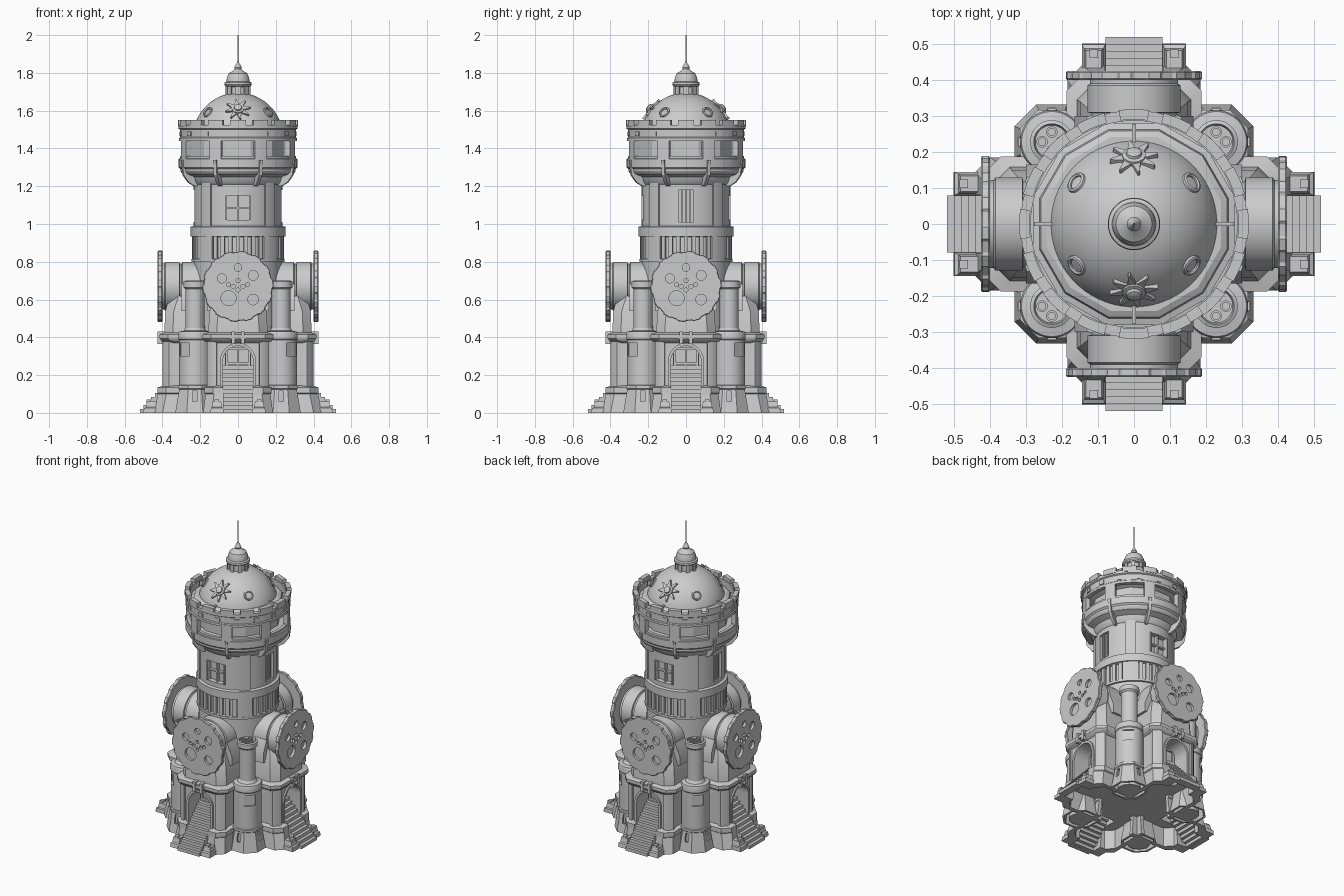
import bpy, bmesh
from math import sin, cos, pi, radians, sqrt
from mathutils import Matrix, Vector

if "Cube" in bpy.data.objects:
    bpy.data.objects.remove(bpy.data.objects["Cube"])

I = Matrix.Identity(4)
OUT = Matrix.Translation((0, 0, 0.67)) @ Matrix.Rotation(pi / 2, 4, 'X')  # local z -> front


def loft(name, rings, mat=I, loop=False):
    """Skin a list of point rings; cap the ends unless the rings loop."""
    bm = bmesh.new()
    vs = [[bm.verts.new(p) for p in r] for r in rings]
    n = len(rings[0])
    for a, b in zip(vs, vs[1:] + ([vs[0]] if loop else [])):
        for i in range(n):
            j = (i + 1) % n
            bm.faces.new((a[i], a[j], b[j], b[i]))
    if not loop:
        bm.faces.new(vs[0][::-1])
        bm.faces.new(vs[-1])
    bmesh.ops.recalc_face_normals(bm, faces=bm.faces)
    me = bpy.data.meshes.new(name)
    bm.to_mesh(me)
    bm.free()
    ob = bpy.data.objects.new(name, me)
    bpy.context.collection.objects.link(ob)
    ob.matrix_world = mat
    return ob


def lathe(name, prof, segs=48, mat=I, loop=False):
    step = 2 * pi / segs
    return loft(name, [[(r * cos((i + .5) * step), r * sin((i + .5) * step), z) for i in range(segs)]
                       for r, z in prof], mat, loop)


def box(name, x0, x1, y0, y1, z0, z1, mat=I):
    return loft(name, [[(x0, y0, z), (x1, y0, z), (x1, y1, z), (x0, y1, z)] for z in (z0, z1)], mat)


def sector(name, r0, r1, z0, z1, mid, half, n=6):
    """Curved block; angles in degrees measured from the front (-y)."""
    rings = []
    for i in range(n + 1):
        a = radians(mid - half + 2 * half * i / n)
        rings.append([(r * sin(a), -r * cos(a), z) for r, z in ((r0, z0), (r1, z0), (r1, z1), (r0, z1))])
    return loft(name, rings)


def spin(obs, n=4):
    for ob in obs:
        for k in range(1, n):
            c = ob.copy()
            bpy.context.collection.objects.link(c)
            c.matrix_world = Matrix.Rotation(2 * pi * k / n, 4, 'Z') @ ob.matrix_basis


def cut(ob, cutters):
    for c in cutters:
        m = ob.modifiers.new('cut', 'BOOLEAN')
        m.operation, m.solver, m.object = 'DIFFERENCE', 'EXACT', c
    bpy.context.view_layer.update()
    me = bpy.data.meshes.new_from_object(ob.evaluated_get(bpy.context.evaluated_depsgraph_get()))
    ob.modifiers.clear()
    ob.data = me
    for c in cutters:
        bpy.data.objects.remove(c)


def arch(hw, spring, y, z0):
    pts = [(hw * cos(pi * i / 12), y, spring + hw * sin(pi * i / 12)) for i in range(13)]
    return [(hw, y, z0)] + pts + [(-hw, y, z0)]


# Central round tower with window recesses
core = lathe('main_tower', [(.235, .12), (.235, .8), (.247, .8), (.247, .815), (.23, .82), (.23, .93),
                            (.252, .935), (.252, .985), (.235, .99), (.235, 1.21), (.245, 1.22), (.255, 1.25),
                            (.295, 1.265), (.305, 1.28), (.305, 1.29), (.315, 1.3), (.315, 1.345), (.29, 1.35)], 64)
cut(core, [box('c', -.065, .065, -.3, -.2, 1.02, 1.15), box('c', -.065, .065, .2, .3, 1.02, 1.15),
           box('c', -.3, -.2, -.04, .04, 1.01, 1.18), box('c', .2, .3, -.04, .04, 1.01, 1.18)])
win = [box('window_mullion', -.006, .006, -.222, -.19, 1.02, 1.15),
       box('window_crossbar', -.065, .065, -.218, -.19, 1.08, 1.09)]
for s in (-1, 1):
    win.append(box('window_jamb', s * .062 - .004, s * .062 + .004, -.236, -.19, 1.02, 1.15))
spin(win, 2)
grille = [box('grille_bar', .19, .225, y - .005, y + .005, 1.01, 1.18) for y in (-.02, 0, .02)]
spin(grille, 2)

# Tower piers, slatted arcade and gallery brackets
arcade = [sector('tower_pier', .22, .243, .985, 1.23, 45, 8), sector('arcade_pier', .22, .246, .81, .935, 45, 11)]
arcade += [sector('arcade_slat', .22, .243, .815, .935, a, 2.6, 1) for a in range(-30, 31, 10)]
spin(arcade)
fin = loft('gallery_bracket', [[(x, -.22, 1.2), (x, -.25, 1.2), (x, -.285, 1.22), (x, -.315, 1.26), (x, -.325, 1.34),
                                (x, -.22, 1.34)] for x in (-.009, .009)], Matrix.Rotation(pi / 8, 4, 'Z'))
spin([fin], 8)

# Gallery: inner wall, posts, parapet and merlons
lathe('gallery_inner_wall', [(.255, 1.34), (.255, 1.44), (.29, 1.455), (.29, 1.485), (.272, 1.49), (.268, 1.51),
                             (.25, 1.52)], 12)
lathe('parapet', [(.287, 1.44), (.313, 1.44), (.313, 1.455), (.308, 1.46), (.308, 1.5), (.316, 1.505),
                  (.316, 1.525), (.287, 1.525)], 48, loop=True)
lathe('gallery_sill', [(.287, 1.34), (.307, 1.34), (.307, 1.36), (.287, 1.36)], 48, loop=True)
spin([sector('gallery_post', .287, .314, 1.34, 1.45, 22.5, 6, 3)], 8)
spin([sector('merlon', .29, .319, 1.515, 1.55, 0, 7.5, 3),
      sector('parapet_plate', .3, .313, 1.465, 1.49, 11.25, 3, 2)], 16)
spin([box('ledge_rib', -.006, .006, -.278, -.225, 1.49, 1.53)])

# Dome, lantern and spire
R, C = .24, 1.455
lathe('dome', [(R * cos(a), C + R * sin(a)) for a in [radians(t) for t in range(5, 86, 8)]], 64)
lathe('lantern_spire', [(.072, 1.65), (.072, 1.672), (.064, 1.68), (.056, 1.685), (.056, 1.725), (.068, 1.73),
                        (.073, 1.738), (.071, 1.75), (.061, 1.755), (.059, 1.775), (.05, 1.797), (.026, 1.812),
                        (.018, 1.82), (.02, 1.828), (.014, 1.84), (.005, 1.855), (.003, 1.865), (.0015, 2.0)], 32)
spin([sector('lantern_post', .05, .066, 1.68, 1.73, 0, 11, 2)], 8)


def on_dome(x, y):
    n = Vector((x, y, sqrt(R * R - x * x - y * y)))
    return Matrix.Translation(n + Vector((0, 0, C))) @ n.to_track_quat('Z', 'Y').to_matrix().to_4x4()


# Star ornaments and portholes on the dome
star = [[((.068 if i % 4 < 2 else .034) * cos((i + .5 + (.3 if i % 2 == 0 else -.3)) * pi / 16),
          (.068 if i % 4 < 2 else .034) * sin((i + .5 + (.3 if i % 2 == 0 else -.3)) * pi / 16), z)
         for i in range(32)] for z in (-.014, .005)]
sm = on_dome(0, -.185)
spin([loft('dome_star', star, sm),
      lathe('star_hub', [(.034, 0), (.032, .01), (.022, .012), (.02, .02), (.01, .024)], 20, sm)], 2)
for x in (-.16, .16):
    for y in (-.115, .115):
        lathe('dome_porthole', [(.02, -.015), (.032, -.01), (.03, .004), (.024, .007), (.02, .003)], 24,
              on_dome(x, y), True)


# Four wings with arched stair entrances, hollow underneath
def foot(hw, d, z, c=.045):
    return [(-hw, -.12, z), (-hw, -d + c, z), (-hw + c, -d, z), (hw - c, -d, z), (hw, -d + c, z), (hw, -.12, z)]


wing = loft('wing', [foot(*p) for p in [(.185, .445, 0), (.172, .425, .1), (.178, .425, .105), (.178, .425, .135),
                                        (.155, .39, .145), (.155, .39, .37), (.178, .405, .38), (.188, .415, .395),
                                        (.188, .415, .415), (.158, .39, .425), (.15, .385, .54), (.12, .36, .62)]])
cut(wing, [loft('c', [arch(.08, .275, y, -.1) for y in (-.6, -.275)]),
           loft('c', [foot(.165, .415, -.1), foot(.15, .4, .12)]), box('c', -.14, .14, -.2, -.05, -.1, .12)])
parts = [wing]
parts.append(loft('arch_trim', [arch(.08, .275, -.38, .14), arch(.08, .275, -.4, .14),
                                arch(.095, .275, -.4, .14), arch(.095, .275, -.38, .14)], loop=True))
for k in range(12):
    parts.append(box('step', -.079, .079, -.52 + k * .02, -.49 + k * .02, max(0, k * .021 - .02), (k + 1) * .021))
parts.append(box('landing', -.079, .079, -.285, -.22, .22, .252))
parts.append(box('door', -.07, .07, -.285, -.23, .25, .355))
for x in (-.06, 0, .06):
    parts.append(box('door_stile', x - .006, x + .006, -.296, -.28, .25, .34))
for z in (.255, .335):
    parts.append(box('door_rail', -.065, .065, -.296, -.28, z, z + .012))
for s in (-1, 1):
    # Stair pedestals, cornice bolts, corner pilasters and drum brackets
    cx = s * .112
    parts.append(loft('stair_pedestal', [[(cx - a, -.462 - b, z), (cx + a, -.462 - b, z), (cx + a, -.41, z),
                                          (cx - a, -.41, z)] for a, b, z in
                                         [(.033, .04, 0), (.032, .036, .025), (.027, .026, .03), (.022, .02, .06)]]))
    parts.append(box('pedestal_finial', cx - .012, cx + .012, -.485, -.461, .055, .072))
    parts.append(box('cornice_clamp', s * .025 - .01, s * .025 + .01, -.425, -.38, .365, .43))
    parts.append(loft('corner_pilaster', [[(s * .14, -.345, z), (s * .16, -.345, z), (s * .163, -.365, z),
                                           (s * .135, -.393, z), (s * .115, -.4, z), (s * .112, -.385, z)]
                                          for z in (.13, .385)]))
    parts.append(loft('drum_bracket', [[(s * .12, y, .54), (s * .165, y, .54), (s * .165, y, .6), (s * .13, y, .68),
                                        (s * .11, y, .68)] for y in (-.2, -.3)]))
parts.append(box('cornice_crossbolt', -.042, .042, -.421, -.38, .39, .41))

# Horizontal drums with toothed, pierced discs
parts.append(lathe('drum', [(.128, .15), (.128, .295), (.12, .298), (.12, .308), (.13, .31), (.13, .385),
                            (.122, .39), (.122, .405)], 48, OUT))
teeth = [(.189 if i % 4 < 2 else .183, i) for i in range(56)]
gear = loft('gear_disc', [[(q * r * cos((i + .6 * (i % 2)) * pi / 28), q * r * sin((i + .6 * (i % 2)) * pi / 28), z)
                           for r, i in teeth] for q, z in [(.98, .4), (1, .404), (1, .421), (.98, .425)]], OUT)
holes = [(0, .1, .02), (.08, .058, .026), (-.085, .042, .024), (-.05, -.063, .04), (.08, -.07, .028),
         (-.05, .01, .011), (.05, .01, .011), (0, .03, .011), (-.026, 0, .011), (.026, 0, .011), (0, -.02, .011)]
cut(gear, [lathe('c', [(r, .408), (r, .45)], 20, OUT @ Matrix.Translation((x, y, 0))) for x, y, r in holes])
parts.append(gear)
spin(parts)

# Diagonal corner turrets with chimneys
T = Matrix.Rotation(pi / 4, 4, 'Z') @ Matrix.Translation((0, -.323, 0))
turret = lathe('corner_turret', [(.068, 0), (.068, .12), (.084, .13), (.084, .385), (.088, .39), (.088, .42),
                                 (.084, .43), (.06, .435), (.05, .45), (.05, .655), (.06, .665), (.06, .695),
                                 (.05, .7), (.046, .685)], 40, T)
cut(turret, [box('c', -.035, .035, -.12, -.07, .3, .37, T)])
base = lathe('turret_base', [(.112, 0), (.09, .125), (.096, .13), (.096, .145), (.08, .15), (.08, .12), (.098, 0)],
             8, T, True)
cut(base, [box('c', -.012, .012, -.15, -.06, .06, .115, T @ Matrix.Rotation(a, 4, 'Z'))
           for a in (-pi / 4, pi / 4)])
tur = [turret, base]
for x in (-.019, .019):
    for y in (-.019, .019):
        tur.append(lathe('flue_pipe', [(.016, .67), (.016, .7), (.01, .7), (.01, .688)], 16,
                         T @ Matrix.Translation((x, y, 0))))
spin(tur)

# Smooth the rounded surfaces, keep hard edges
bpy.ops.object.select_all(action='SELECT')
bpy.context.view_layer.objects.active = core
bpy.ops.object.shade_smooth_by_angle(angle=radians(28))
